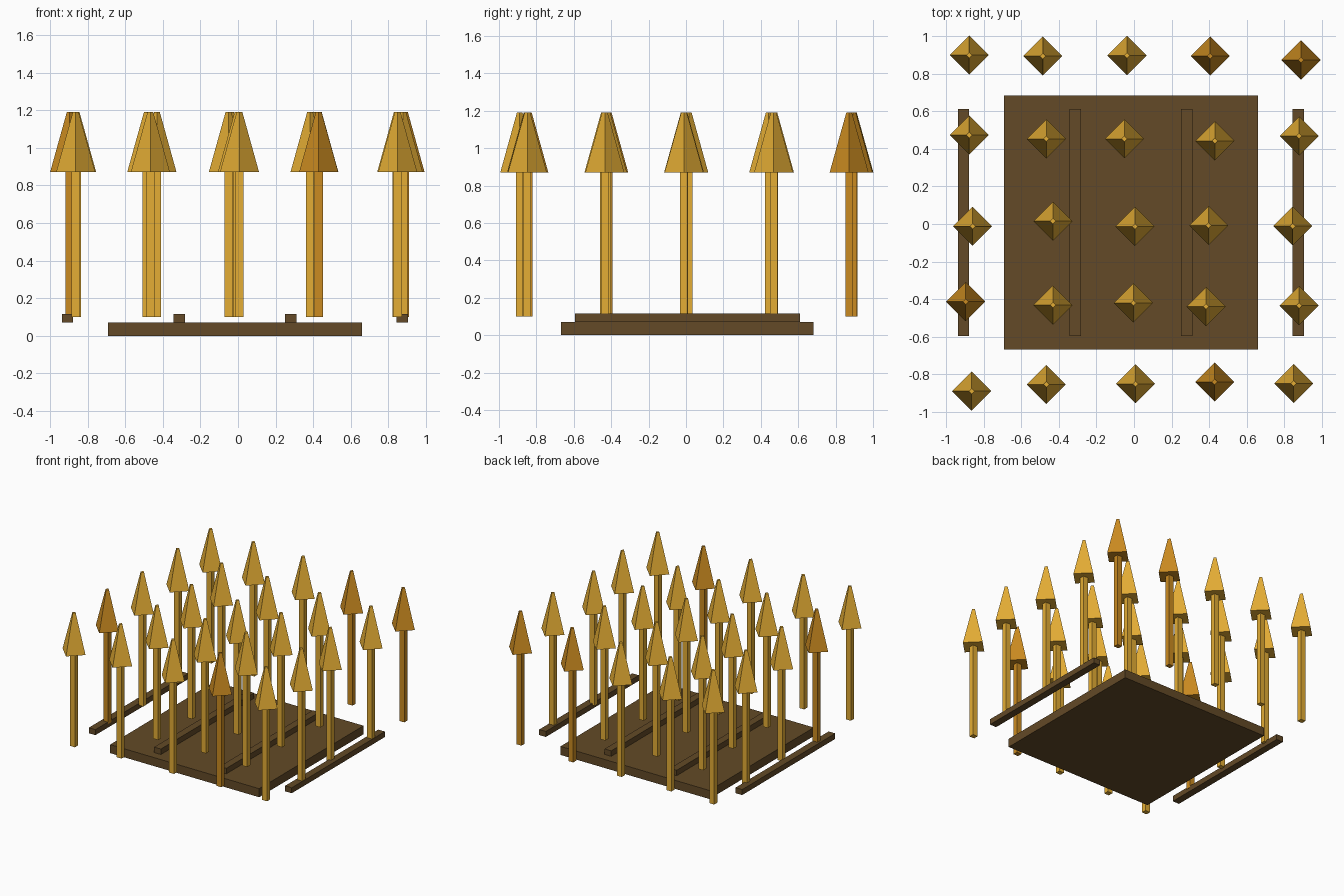
import bpy, bmesh
from mathutils import Matrix, Vector

if "Cube" in bpy.data.objects:
    bpy.data.objects.remove(bpy.data.objects["Cube"])


def material(name, rgb):
    m = bpy.data.materials.new(name)
    m.diffuse_color = (*rgb, 1)
    m.use_nodes = True
    m.node_tree.nodes["Principled BSDF"].inputs["Base Color"].default_value = m.diffuse_color
    return m


SOIL = material("soil_brown", (0.125, 0.068, 0.020))
GOLD = material("ripe_gold", (0.78, 0.42, 0.035))
AMBER = material("dark_amber", (0.60, 0.26, 0.015))


def add_box(bm, center, size):
    mat = Matrix.Translation(center) @ Matrix.Diagonal((*size, 1))
    bmesh.ops.create_cube(bm, size=1, matrix=mat)


def finish(bm, name, mat, loc=(0, 0, 0)):
    mesh = bpy.data.meshes.new(name)
    bm.to_mesh(mesh)
    bm.free()
    mesh.materials.append(mat)
    ob = bpy.data.objects.new(name, mesh)
    ob.location = loc
    bpy.context.collection.objects.link(ob)
    return ob


# Soil plate
bm = bmesh.new()
add_box(bm, (-0.016, 0.008, 0.035), (1.35, 1.35, 0.07))
finish(bm, "soil_plate", SOIL)

# Furrow ridges
for i in range(4):
    bm = bmesh.new()
    add_box(bm, (-0.906 + i * 0.593, 0.008, 0.0925), (0.06, 1.205, 0.045))
    finish(bm, f"furrow_ridge_{i + 1}", SOIL)

# Stalk and four-sided ear, shared by two colour variants
STEM_BOTTOM, EAR_BOTTOM, EAR_TOP = 0.10, 0.87, 1.19


def stalk(name, x, y, mat):
    bm = bmesh.new()
    add_box(bm, (0, 0, (STEM_BOTTOM + EAR_BOTTOM) / 2),
            (0.044, 0.04, EAR_BOTTOM - STEM_BOTTOM))
    finish(bm, name + "_stem", mat, (x, y, 0))
    # Diamond-oriented ear with a tiny blunt tip
    bm = bmesh.new()
    rings = []
    for r, z in ((0.104, EAR_BOTTOM), (0.015, EAR_TOP)):
        rings.append([bm.verts.new(Vector((dx * r, dy * r, z)))
                      for dx, dy in ((1, 0), (0, 1), (-1, 0), (0, -1))])
    low, high = rings
    bm.faces.new(low[::-1])
    bm.faces.new(high)
    for i in range(4):
        j = (i + 1) % 4
        bm.faces.new((low[i], low[j], high[j], high[i]))
    finish(bm, name + "_ear", mat, (x, y, 0))


# Slightly uneven 5 x 5 planting, rows from front to back
ROWS = [
    [(-.863, -.889), (-.466, -.853), (.008, -.85), (.429, -.84), (.849, -.848)],
    [(-.895, -.413), (-.431, -.431), (-.003, -.42), (.383, -.439), (.878, -.434)],
    [(-.858, -.012), (-.431, .015), (.005, -.013), (.397, -.008), (.844, -.011)],
    [(-.876, .473), (-.466, .453), (-.051, .453), (.430, .442), (.878, .468)],
    [(-.876, .898), (-.485, .893), (-.037, .896), (.405, .893), (.888, .872)],
]
DARK = {(0, 3), (1, 0), (4, 3), (4, 4)}
for r, row in enumerate(ROWS):
    for c, (x, y) in enumerate(row):
        stalk(f"stalk_{r + 1}_{c + 1}", x, y, AMBER if (r, c) in DARK else GOLD)
